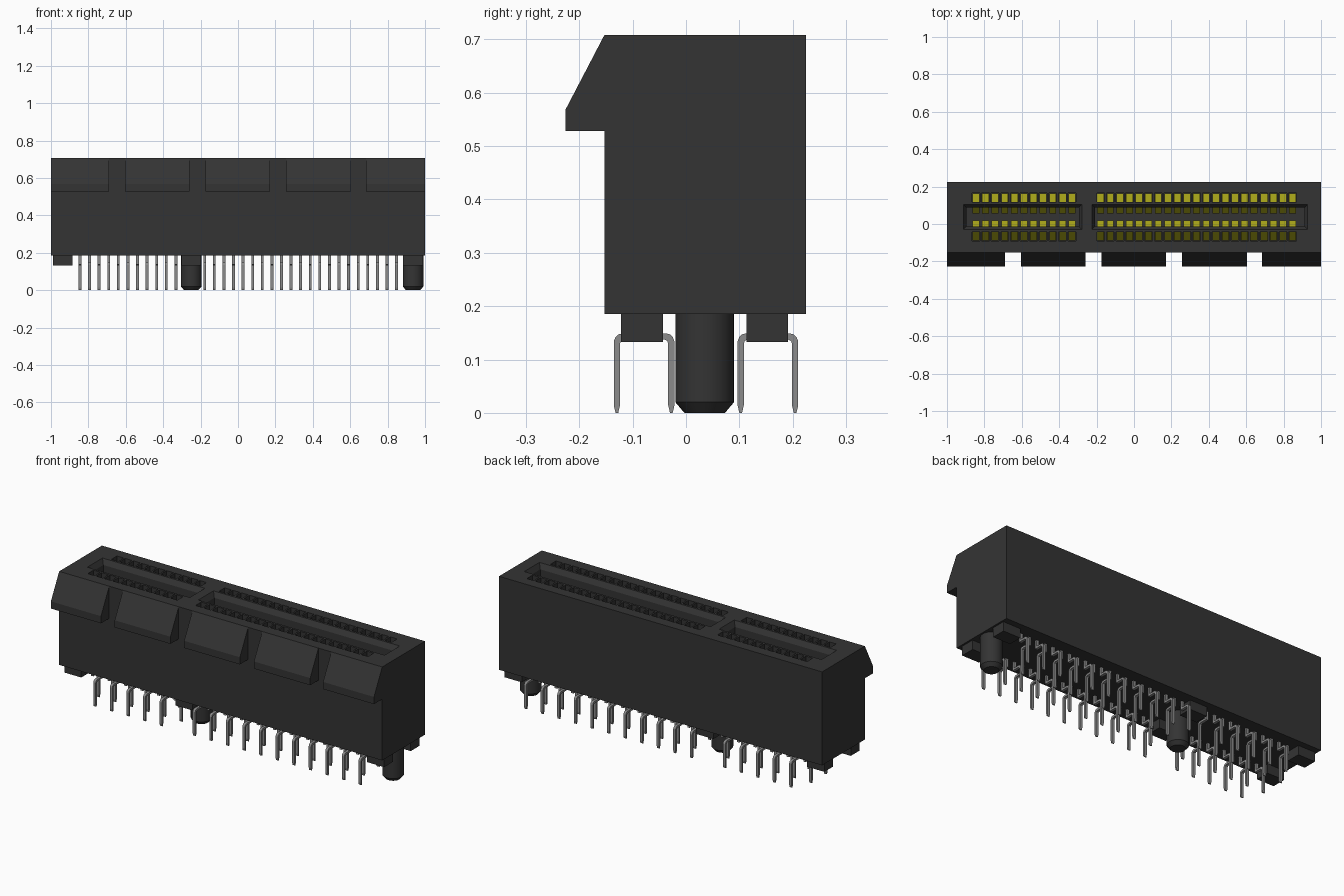
import bpy, bmesh, math

cube = bpy.data.objects.get("Cube")
if cube:
    bpy.data.objects.remove(cube, do_unlink=True)


def material(name, rgb, rough=0.6):
    m = bpy.data.materials.new(name)
    m.use_nodes = True
    m.diffuse_color = (*rgb, 1)
    bsdf = next(n for n in m.node_tree.nodes if n.type == "BSDF_PRINCIPLED")
    bsdf.inputs["Base Color"].default_value = (*rgb, 1)
    bsdf.inputs["Roughness"].default_value = rough
    return m


black = material("black plastic", (0.034, 0.034, 0.034))
gold = material("yellow gold", (0.49, 0.47, 0.012), 0.4)
tin = material("grey tin", (0.26, 0.26, 0.26), 0.4)


def loft(bm, rings):
    """Join matching rings of points into a closed, capped solid."""
    loops = [[bm.verts.new(p) for p in ring] for ring in rings]
    n = len(loops[0])
    for a, b in zip(loops, loops[1:]):
        for i in range(n):
            j = (i + 1) % n
            bm.faces.new((a[i], a[j], b[j], b[i]))
    bm.faces.new(loops[0][::-1])
    bm.faces.new(loops[-1])


def prism(bm, profile, x0, x1):
    """Extrude a (y, z) profile along x."""
    loft(bm, [[(x, y, z) for y, z in profile] for x in (x0, x1)])


def box(bm, x0, x1, y0, y1, z0, z1):
    prism(bm, [(y0, z0), (y1, z0), (y1, z1), (y0, z1)], x0, x1)


def finish(bm, name, mat):
    bmesh.ops.recalc_face_normals(bm, faces=bm.faces[:])
    me = bpy.data.meshes.new(name)
    bm.to_mesh(me)
    bm.free()
    me.materials.append(mat)
    ob = bpy.data.objects.new(name, me)
    bpy.context.scene.collection.objects.link(ob)
    return ob


def activate(ob):
    bpy.ops.object.select_all(action="DESELECT")
    ob.select_set(True)
    bpy.context.view_layer.objects.active = ob


TOP, BASE = 0.708, 0.185
FRONT, BACK = -0.153, 0.225
MID = 0.0375                       # centre line of the card slot
PITCH = 0.0513
COLUMNS = [(n, -0.845 + n * PITCH) for n in list(range(11)) + list(range(13, 34))]

# Housing block
bm = bmesh.new()
box(bm, -1, 1, FRONT, BACK, BASE, TOP)
housing = finish(bm, "housing", black)

# Cutter: two card slots with chamfered mouths, and a pocket per contact
bm = bmesh.new()
for x0, x1 in ((-0.912, -0.278), (-0.225, 0.928)):
    rings = []
    for inset, z in ((0.017, 0.30), (0.017, 0.68), (0, TOP), (0, 0.76)):
        a, b, h = x0 + inset, x1 - inset, 0.067 - inset
        rings.append([(a, MID - h, z), (b, MID - h, z), (b, MID + h, z), (a, MID + h, z)])
    loft(bm, rings)
for n, x in COLUMNS:
    for s in (-1, 1):
        ya, yb = sorted((MID + s * 0.079, MID + s * 0.129))
        box(bm, x - 0.021, x + 0.021, ya, yb, 0.40, 0.76)
cutter = finish(bm, "slot_cutter", black)
cutter.hide_render = True
mod = housing.modifiers.new("slots", "BOOLEAN")
mod.operation = "DIFFERENCE"
mod.solver = "EXACT"
mod.object = cutter
activate(housing)
bpy.ops.object.modifier_apply(modifier="slots")
bpy.data.objects.remove(cutter, do_unlink=True)

# Sloped lugs along the front top edge
bm = bmesh.new()
lug = [(FRONT, TOP), (-0.226, 0.568), (-0.226, 0.528), (FRONT, 0.528)]
for x0, x1 in ((-1, -0.69), (-0.605, -0.26), (-0.175, 0.17), (0.257, 0.605), (0.685, 1)):
    prism(bm, lug, x0, x1)
finish(bm, "front_lugs", black)

# Standoff feet under the housing, in front and back rows
bm = bmesh.new()
for x0, x1 in ((-0.99, -0.885), (-0.303, -0.197), (0.883, 0.99)):
    box(bm, x0, x1, -0.122, -0.043, 0.133, BASE)
    box(bm, x0, x1, 0.113, 0.191, 0.133, BASE)
finish(bm, "standoff_feet", black)

# Round locating pegs with chamfered tips
for name, px in (("middle_peg", -0.25), ("end_peg", 0.936)):
    bm = bmesh.new()
    loft(bm, [[(px + r * math.cos(i * math.tau / 32), 0.035 + r * math.sin(i * math.tau / 32), z)
               for i in range(32)]
              for r, z in ((0.038, 0), (0.055, 0.02), (0.055, BASE))])
    peg = finish(bm, name, black)
    activate(peg)
    bpy.ops.object.shade_smooth_by_angle(angle=math.radians(30))

# Spring contacts: one hump per column on each side, reaching from slot to pocket
hump = [(0.018, 0.50), (0.066, 0.60), (0.125, 0.477), (0.120, 0.45), (0.055, 0.41)]
bm = bmesh.new()
for n, x in COLUMNS:
    for s in (-1, 1):
        prism(bm, [(MID + s * v, z) for v, z in hump], x - 0.0185, x + 0.0185)
finish(bm, "spring_contacts", gold)

# Solder pins: bent legs, staggered outwards and inwards from column to column
D, T = 0.051, 0.0058
leg = [(D - T, 0.014), (D - 0.0025, 0), (D + 0.0025, 0), (D + T, 0.014),
       (D + T, 0.134), (D + T - 0.003, 0.142), (D + T - 0.008, 0.147), (D + T - 0.016, 0.149),
       (T, 0.149), (T, 0.19), (-T, 0.19), (-T, 0.138),
       (D - T - 0.008, 0.138), (D - T - 0.002, 0.135), (D - T, 0.13)]
bm = bmesh.new()
for n, x in COLUMNS:
    out = 1 if n % 2 else -1
    for s in (-1, 1):
        yc = MID + s * 0.116
        prism(bm, [(yc + s * out * u, z) for u, z in leg], x - 0.0075, x + 0.0075)
finish(bm, "solder_pins", tin)
